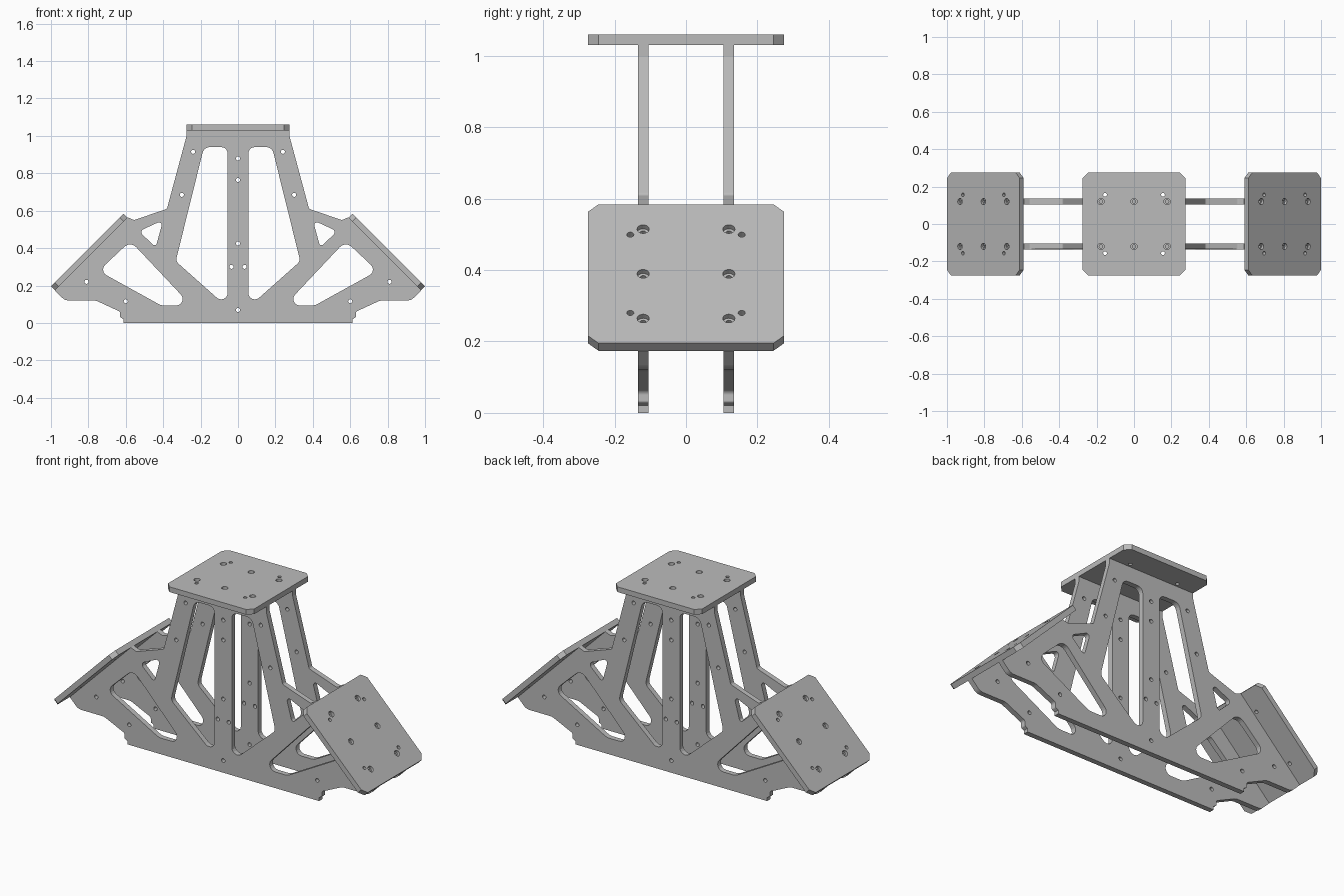
import bpy, bmesh, math
from mathutils import Vector, Matrix

if "Cube" in bpy.data.objects:
    bpy.data.objects.remove(bpy.data.objects["Cube"], do_unlink=True)

scene = bpy.context.scene
THICK = 0.03

grey = bpy.data.materials.new("plain_grey")
grey.use_nodes = True
colour = (0.5, 0.5, 0.5, 1)
grey.diffuse_color = colour
grey.node_tree.nodes["Principled BSDF"].inputs["Base Color"].default_value = colour


def rounded(points, steps=6):
    """Fillet each (x, y, radius) corner of a closed polygon."""
    out = []
    for i, (x, y, r) in enumerate(points):
        p = Vector((x, y))
        a = Vector(points[i - 1][:2]) - p
        b = Vector(points[(i + 1) % len(points)][:2]) - p
        if r == 0:
            out.append(p)
            continue
        half = a.angle(b) / 2
        a.normalize()
        b.normalize()
        centre = p + (a + b).normalized() * r / math.sin(half)
        start = p + a * r / math.tan(half) - centre
        end = p + b * r / math.tan(half) - centre
        sweep = start.angle_signed(end)
        for k in range(steps + 1):
            # angle_signed is clockwise positive
            t = -sweep * k / steps
            out.append(centre + Matrix.Rotation(t, 2) @ start)
    return out


def circle(x, y, r, n=16):
    return [Vector((x + r * math.cos(2 * math.pi * k / n),
                    y + r * math.sin(2 * math.pi * k / n))) for k in range(n)]


def flip(loop):
    return [Vector((-p.x, p.y)) for p in reversed(loop)]


def slab(name, loops):
    """Flat sheet with holes, centred on its own z = 0."""
    curve = bpy.data.curves.new(name, "CURVE")
    curve.dimensions = "2D"
    curve.fill_mode = "BOTH"
    curve.extrude = THICK / 2
    for loop in loops:
        s = curve.splines.new("POLY")
        s.points.add(len(loop) - 1)
        for pt, p in zip(s.points, loop):
            pt.co = (p.x, p.y, 0, 1)
        s.use_cyclic_u = True
    temp = bpy.data.objects.new(name + "_curve", curve)
    scene.collection.objects.link(temp)
    bpy.context.view_layer.update()
    graph = bpy.context.evaluated_depsgraph_get()
    mesh = bpy.data.meshes.new_from_object(temp.evaluated_get(graph))
    bpy.data.objects.remove(temp)
    bpy.data.curves.remove(curve)
    bm = bmesh.new()
    bm.from_mesh(mesh)
    bmesh.ops.remove_doubles(bm, verts=bm.verts, dist=1e-5)
    bmesh.ops.recalc_face_normals(bm, faces=bm.faces)
    for f in bm.faces:
        f.smooth = False
    bm.to_mesh(mesh)
    bm.free()
    mesh.name = name
    mesh.materials.clear()
    mesh.materials.append(grey)
    return mesh


def place(name, mesh, matrix):
    ob = bpy.data.objects.new(name, mesh)
    scene.collection.objects.link(ob)
    ob.matrix_world = matrix
    return ob


# Side frame outline, right half from bottom to top, then mirrored
half = [(0.612, 0, 0), (0.612, 0.02, 0), (0.63, 0.03, 0.008), (0.63, 0.06, 0.015),
        (0.76, 0.12, 0.06), (0.925, 0.12, 0.05), (0.979, 0.174, 0),
        (0.589, 0.564, 0), (0.555, 0.55, 0.02), (0.38, 0.61, 0.015),
        (0.275, 1.0, 0), (0.275, 1.031, 0)]
outline = rounded(half + [(-x, z, r) for x, z, r in reversed(half)])

# Lightening windows on one side
windows = [rounded(w) for w in (
    [(0.055, 0.083, 0.035), (0.333, 0.33, 0.035), (0.182, 0.94, 0.04), (0.055, 0.94, 0.035)],
    [(0.25, 0.093, 0.035), (0.41, 0.093, 0.07), (0.745, 0.278, 0.035), (0.575, 0.438, 0.045)],
    [(0.44, 0.405, 0.012), (0.53, 0.49, 0.018), (0.4, 0.55, 0.015)],
)]
# Small bolt holes
bolts = [(0.035, 0.3), (0.24, 0.915), (0.3, 0.685), (0.81, 0.22), (0.6, 0.116)]
windows += [circle(x, z, 0.011) for x, z in bolts]
middle = [circle(0, z, 0.011) for z in (0.07, 0.425, 0.765, 0.88)]
frame_mesh = slab("side_frame", [outline] + windows + [flip(w) for w in windows] + middle)
stand_up = Matrix.Rotation(math.pi / 2, 4, "X")
for name, y in (("front_frame", -0.12), ("back_frame", 0.12)):
    place(name, frame_mesh, Matrix.Translation((0, y, 0)) @ stand_up)

# Square mounting plate with chamfered corners, dowel and screw holes
S, C = 0.275, 0.03
corners = [Vector(p) for p in ((S, -S + C), (S, S - C), (S - C, S), (-S + C, S),
                               (-S, S - C), (-S, -S + C), (-S + C, -S), (S - C, -S))]
screws = [(x, y) for x in (-0.177, 0, 0.177) for y in (-0.12, 0.12)]
dowels = [(x, y) for x in (-0.155, 0.155) for y in (-0.156, 0.156)]
plate_mesh = slab("mounting_plate", [corners] + [circle(x, y, 0.009) for x, y in screws]
                  + [circle(x, y, 0.01) for x, y in dowels])

# Counterbores for the screw heads
bm = bmesh.new()
for x, y in screws:
    bmesh.ops.create_cone(bm, cap_ends=True, segments=20, radius1=0.017, radius2=0.017,
                          depth=0.03, matrix=Matrix.Translation((x, y, 0.014)))
cutter_mesh = bpy.data.meshes.new("counterbore_cutter")
bm.to_mesh(cutter_mesh)
bm.free()
cutter_mesh.materials.append(grey)
cutter = place("counterbore_cutter", cutter_mesh, Matrix())
cutter.hide_render = True
blank = place("plate_blank", plate_mesh, Matrix())
mod = blank.modifiers.new("counterbore", "BOOLEAN")
mod.operation = "DIFFERENCE"
mod.solver = "EXACT"
mod.object = cutter
bpy.context.view_layer.update()
graph = bpy.context.evaluated_depsgraph_get()
drilled = bpy.data.meshes.new_from_object(blank.evaluated_get(graph))
bpy.data.objects.remove(blank)
bpy.data.objects.remove(cutter)

# Top plate and the two plates sloping at 45 degrees
place("top_plate", drilled, Matrix.Translation((0, 0, 1.045)))
for name, side in (("left_plate", 1), ("right_plate", -1)):
    tilt = Matrix.Rotation(side * math.pi / 4, 4, "Y")
    place(name, drilled, Matrix.Translation((side * 0.795, 0, 0.379)) @ tilt)
